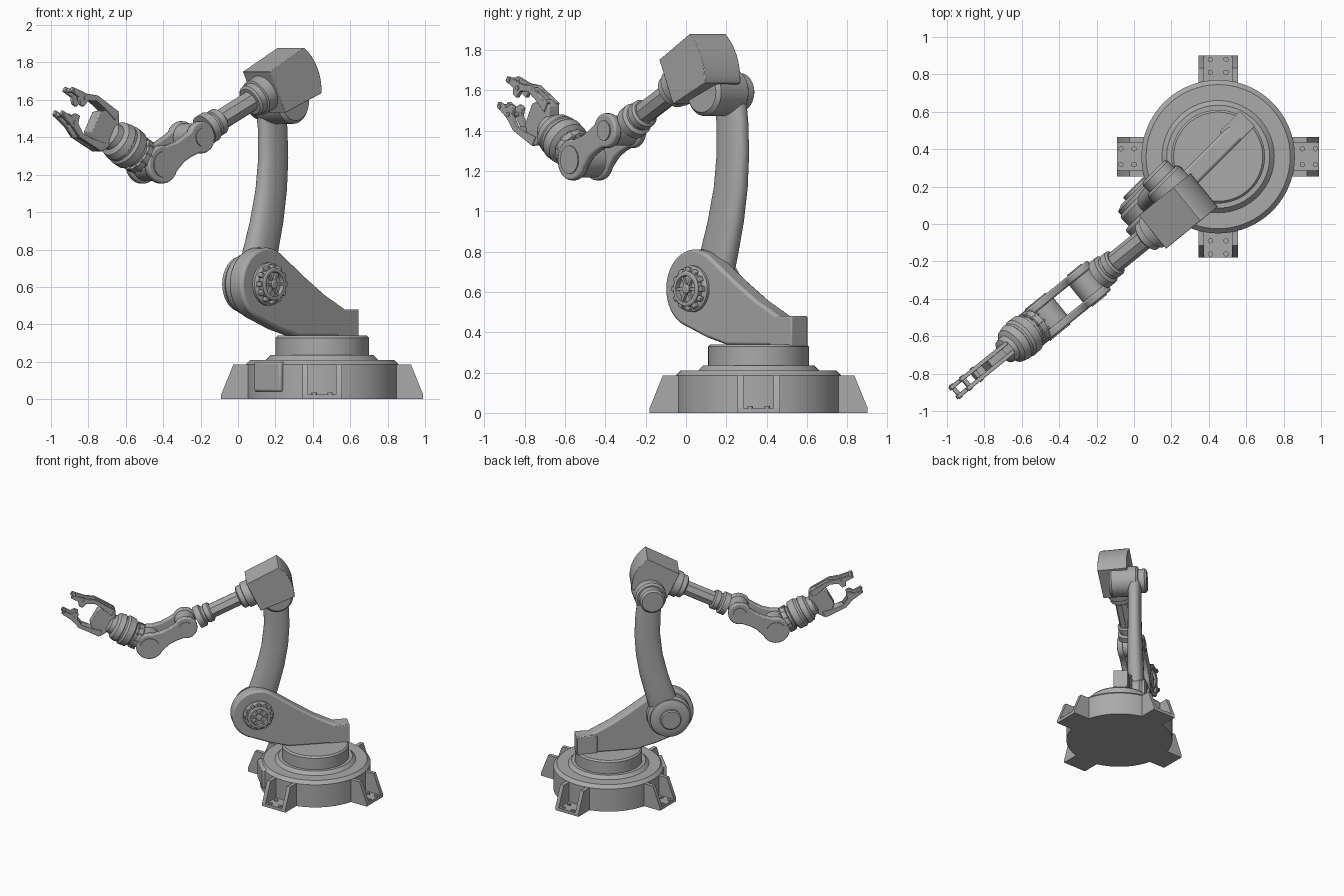
import bpy, bmesh, math
from mathutils import Matrix, Vector

cube = bpy.data.objects.get("Cube")
if cube:
    bpy.data.objects.remove(cube)

grey = bpy.data.materials.new("machine_grey")
grey.use_nodes = True
grey.diffuse_color = (0.4, 0.4, 0.4, 1)
grey.node_tree.nodes["Principled BSDF"].inputs["Base Color"].default_value = (0.4, 0.4, 0.4, 1)


def turn(axis, deg):
    return Matrix.Rotation(math.radians(deg), 4, axis)


def move(x, y, z):
    return Matrix.Translation((x, y, z))


def finish(name, bm, frame, bevel=0):
    bmesh.ops.recalc_face_normals(bm, faces=bm.faces)
    mesh = bpy.data.meshes.new(name)
    bm.to_mesh(mesh)
    bm.free()
    mesh.materials.append(grey)
    ob = bpy.data.objects.new(name, mesh)
    bpy.context.collection.objects.link(ob)
    ob.matrix_world = frame
    bpy.ops.object.select_all(action='DESELECT')
    ob.select_set(True)
    bpy.context.view_layer.objects.active = ob
    bpy.ops.object.shade_smooth_by_angle(angle=math.radians(32))
    if bevel:
        mod = ob.modifiers.new("Bevel", 'BEVEL')
        mod.width, mod.segments = bevel, 2
        mod.limit_method, mod.angle_limit = 'ANGLE', math.radians(40)
    return ob


def loft(name, rings, frame, bevel=0):
    """Skin a list of vertex rings and cap both ends."""
    bm = bmesh.new()
    rows = [[bm.verts.new(p) for p in ring] for ring in rings]
    for a, b in zip(rows, rows[1:]):
        for i in range(len(a)):
            j = (i + 1) % len(a)
            bm.faces.new((a[i], a[j], b[j], b[i]))
    bm.faces.new(rows[0])
    bm.faces.new(rows[-1])
    return finish(name, bm, frame, bevel)


def lathe(name, profile, frame, sides=48):
    """Turn (radius, height) points around local z."""
    ang = [2 * math.pi * i / sides for i in range(sides)]
    rings = [[(r * math.cos(a), r * math.sin(a), h) for a in ang] for r, h in profile]
    return loft(name, rings, frame)


def prism(name, pts, y0, y1, frame, bevel=0):
    """Extrude an (x, z) outline from y0 to y1."""
    return loft(name, [[(x, y, z) for x, z in pts] for y in (y0, y1)], frame, bevel)


def block(name, x0, x1, y0, y1, z0, z1, frame, bevel=0):
    return prism(name, [(x0, z0), (x1, z0), (x1, z1), (x0, z1)], y0, y1, frame, bevel)


def arc(cx, cz, r, a0, a1, n=20):
    angles = [math.radians(a0 + (a1 - a0) * i / n) for i in range(n + 1)]
    return [(cx + r * math.cos(a), cz + r * math.sin(a)) for a in angles]


def side_axis(frame, x, y, z):
    """Local z points along the frame's +y."""
    return frame @ move(x, y, z) @ turn('X', -90)


# Frames: local +x runs towards the gripper, +y is the hub side
base = move(0.45, 0.36, 0)
arm = base @ turn('Z', 225)
fore = move(0.238, 0.07, 0) @ turn('Z', 219)
tube = fore @ move(0, 0, 1.70) @ turn('Y', 26)
hand = fore @ move(0.9, 0, 1.255) @ turn('Y', -29)

# Base and turntable
lathe("base_ring", [(0.41, 0), (0.41, 0.185), (0.385, 0.21), (0.3, 0.21), (0.275, 0.235),
                    (0.25, 0.235)], base, 96)
lathe("turntable", [(0.25, 0.2), (0.25, 0.328), (0.238, 0.34)], base, 96)
block("connector_box", 0.35, 0.42, -0.1, 0.1, 0.04, 0.2, arm, 0.012)

# Four mounting feet with gussets and bolts
gusset = [(0.36, 0), (0.54, 0), (0.54, 0.025), (0.475, 0.185), (0.36, 0.185)]
for k in range(4):
    foot = base @ turn('Z', 90 * k)
    block("foot_plate", 0.3, 0.54, -0.105, 0.105, 0, 0.025, foot)
    for s in (-1, 1):
        prism("foot_gusset", gusset, s * 0.075, s * 0.105, foot)
        for r in (0.45, 0.52):
            lathe("foot_bolt", [(0.014, 0.02), (0.014, 0.035)], foot @ move(r, s * 0.042, 0), 12)

# Shoulder bracket
sx, sz = 0.436, 0.615
outline = arc(sx, sz, 0.195, 128, -75, 36) + [
    (0.35, 0.375), (0.2, 0.335), (-0.255, 0.335), (-0.255, 0.48), (-0.16, 0.48), (0, 0.56), (0.15, 0.655)]
prism("shoulder_bracket", outline, -0.075, 0.025, arm, 0.015)
block("bracket_block", -0.255, -0.1, -0.09, 0.025, 0.33, 0.48, arm, 0.006)

# Shoulder hub: toothed ring, spokes and boss
hub = side_axis(arm, sx, 0, sz)
lathe("hub_seat", [(0.115, 0.01), (0.115, 0.04), (0.1, 0.05)], hub)
lathe("hub_ring", [(0.088, 0.04), (0.088, 0.075), (0.08, 0.08), (0.066, 0.08), (0.064, 0.055)], hub)
lathe("hub_boss", [(0.024, 0.04), (0.024, 0.075), (0.016, 0.08)], hub, 24)
for k in range(12):
    block("hub_tooth", 0.08, 0.106, -0.013, 0.013, 0.03, 0.07, hub @ turn('Z', 30 * k), 0.004)
for k in range(6):
    block("hub_spoke", 0.015, 0.07, -0.007, 0.007, 0.045, 0.07, hub @ turn('Z', 60 * k))
lathe("shoulder_motor", [(0.165, -0.07), (0.165, -0.13), (0.15, -0.15), (0.15, -0.17), (0.115, -0.185),
                         (0.08, -0.185), (0.08, -0.2), (0.07, -0.207)], hub)

# Curved upper arm: centre x, z, half width and half thickness
stations = [(0.43, 0.6, 0.115, 0.065), (0.375, 0.78, 0.112, 0.065), (0.325, 0.95, 0.106, 0.06),
            (0.29, 1.12, 0.1, 0.055), (0.275, 1.29, 0.096, 0.052), (0.28, 1.45, 0.094, 0.052),
            (0.3, 1.6, 0.094, 0.052)]
rings = []
for x, z, a, b in stations:
    ring = []
    for i in range(32):
        t = 2 * math.pi * i / 32
        c, s = math.cos(t), math.sin(t)
        ring.append((x + a * math.copysign(abs(c) ** 0.85, c), -0.095 + b * math.copysign(abs(s) ** 0.85, s), z))
    rings.append(ring)
loft("upper_arm", rings, arm)

# Elbow knuckle behind the forearm housing
lathe("elbow_knuckle", [(0.1, 0.1), (0.118, 0.08), (0.118, -0.11), (0.105, -0.125), (0.094, -0.125),
                        (0.094, -0.175), (0.08, -0.19)], side_axis(arm, 0.3, 0, 1.59))

# Forearm housing with a bowed back
housing = [(0.14, -0.12), (0.14, 0.125), (-0.13, 0.135)] + arc(0.12, 0, 0.285, 152, 208, 8) + [(-0.13, -0.135)]
prism("forearm_housing", housing, -0.115, 0.115, tube, 0.012)

# Forearm collars and tube
along = tube @ turn('Y', 90)
lathe("housing_collar", [(0.1, 0.12), (0.1, 0.2), (0.088, 0.205), (0.088, 0.24), (0.075, 0.25)], along)
lathe("forearm_tube", [(0.058, 0.2), (0.058, 0.6)], along, 8)
lathe("tube_collar", [(0.062, 0.48), (0.074, 0.49), (0.074, 0.525), (0.066, 0.53), (0.066, 0.545),
                      (0.085, 0.555), (0.085, 0.6)], along)

# Fork: two waisted side plates between the elbow and wrist joints
ux, uz, wx, wz = 0.63, 1.4, 0.9, 1.255
slope = math.degrees(math.atan2(wz - uz, wx - ux))
reach = math.hypot(wx - ux, wz - uz)
fork = fore @ move(ux, 0, uz) @ turn('Y', -slope)
plate = (arc(0, 0, 0.086, 50, 310, 24) + [(0.11, -0.058), (0.17, -0.058)]
         + arc(reach, 0, 0.102, -130, 130, 28) + [(0.17, 0.062), (0.11, 0.062)])
for s in (-1, 1):
    prism("fork_plate", plate, s * 0.058, s * 0.102, fork, 0.01)
    for x, r in ((0, 0.05), (reach, 0.07)):
        prism("joint_cap", arc(x, 0, r, 0, 345, 23), s * 0.1, s * 0.108, fork)
lathe("fork_root", [(0.075, -0.06), (0.075, 0.06)], side_axis(fork, 0, 0, 0))
lathe("wrist_pin", [(0.088, -0.06), (0.088, 0.06)], side_axis(fork, reach, 0, 0))

# Wrist: stacked rings with bolts
wrist = hand @ turn('Y', 90)
lathe("wrist_rings", [(0.055, 0.02), (0.06, 0.08), (0.1, 0.09), (0.1, 0.125), (0.086, 0.13), (0.086, 0.145),
                      (0.112, 0.16), (0.115, 0.21), (0.104, 0.225), (0.104, 0.24), (0.11, 0.245),
                      (0.1, 0.285), (0.075, 0.3), (0.07, 0.335), (0.05, 0.345)], wrist)
for k in range(12):
    lathe("wrist_bolt", [(0.009, 0.08), (0.009, 0.132)], wrist @ turn('Z', 30 * k) @ move(0.094, 0, 0), 8)

# Gripper palm and mirrored fingers
palm = [(0.32, -0.06), (0.35, -0.115), (0.4, -0.12), (0.47, -0.06), (0.47, 0.06), (0.4, 0.12),
        (0.35, 0.115), (0.32, 0.06)]
prism("gripper_palm", palm, -0.035, 0.035, hand, 0.005)
finger = [(0.36, 0.07), (0.36, 0.122), (0.53, 0.128), (0.6, 0.1), (0.7, 0.085), (0.7, 0.058),
          (0.635, 0.058), (0.615, 0.028), (0.585, 0.028), (0.575, 0.07), (0.52, 0.098), (0.45, 0.09)]
for s in (-1, 1):
    pts = [(x, s * z) for x, z in finger]
    for y in (-0.03, 0.03):
        prism("finger_plate", pts, y - 0.011, y + 0.011, hand, 0.003)
    prism("finger_link", [(x, s * z) for x, z in ((0.38, 0.08), (0.38, 0.115), (0.52, 0.12), (0.52, 0.1))],
          -0.025, 0.025, hand)
    for x in (0.6, 0.68):
        lathe("finger_pin", [(0.012, -0.046), (0.012, 0.046)], side_axis(hand, x, 0, s * 0.075), 12)
